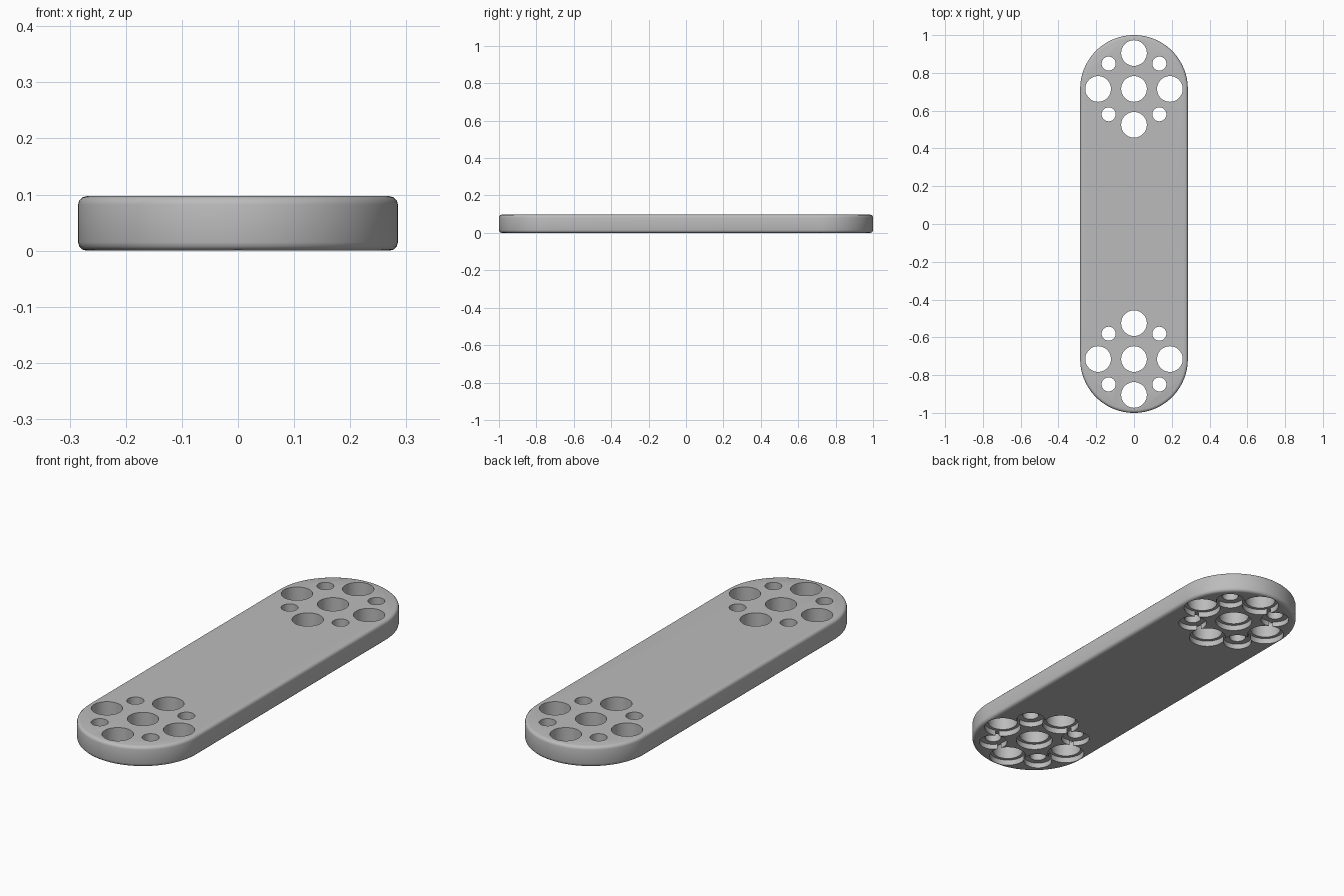
import bpy, bmesh, math
from mathutils import Matrix, Vector

cube = bpy.data.objects.get("Cube")
if cube:
    bpy.data.objects.remove(cube, do_unlink=True)

THICK = 0.097
RADIUS = 0.285
CENTRE_Y = 1 - RADIUS
PITCH = 0.19

grey = bpy.data.materials.new("Plain grey")
grey.use_nodes = True
colour = (0.5, 0.5, 0.5, 1)
grey.diffuse_color = colour
grey.node_tree.nodes["Principled BSDF"].inputs["Base Color"].default_value = colour


def make_object(name, bm):
    mesh = bpy.data.meshes.new(name)
    bm.to_mesh(mesh)
    bm.free()
    mesh.materials.append(grey)
    obj = bpy.data.objects.new(name, mesh)
    bpy.context.collection.objects.link(obj)
    return obj


# Plate: extruded slot outline with softened rims
bm = bmesh.new()
outline = []
STEPS = 48
for end in (0, 1):
    for i in range(STEPS + 1):
        a = math.pi * (end + i / STEPS)
        y = CENTRE_Y if end == 0 else -CENTRE_Y
        outline.append(bm.verts.new((RADIUS * math.cos(a), y + RADIUS * math.sin(a), 0)))
base = bm.faces.new(outline)
top = bmesh.ops.extrude_face_region(bm, geom=[base])["geom"]
bmesh.ops.translate(bm, verts=[v for v in top if isinstance(v, bmesh.types.BMVert)],
                    vec=(0, 0, THICK))
bmesh.ops.recalc_face_normals(bm, faces=bm.faces)
rims = [e for e in bm.edges if abs(e.verts[0].co.z - e.verts[1].co.z) < 1e-5]
bmesh.ops.bevel(bm, geom=rims, offset=0.015, segments=3, profile=0.5, affect='EDGES')
plate = make_object("drilled_plate", bm)

# Hole positions, mirrored to both ends: five wide holes in a cross, four narrow diagonal
wide, narrow = [], []
for end in (-1, 1):
    hub = Vector((0, end * CENTRE_Y, 0))
    wide.append(hub)
    for k in range(8):
        a = k * math.pi / 4
        spot = hub + PITCH * Vector((math.cos(a), math.sin(a), 0))
        (narrow if k % 2 else wide).append(spot)


def cut(name, groups, z_top):
    """Remove cylinders, given as (positions, radius), from below up to z_top."""
    cutter_bm = bmesh.new()
    z_low = -0.05
    for spots, radius in groups:
        for p in spots:
            place = Matrix.Translation((p.x, p.y, (z_low + z_top) / 2))
            bmesh.ops.create_cone(cutter_bm, cap_ends=True, segments=40, radius1=radius,
                                  radius2=radius, depth=z_top - z_low, matrix=place)
    cutter = make_object(name, cutter_bm)
    cutter.hide_render = True
    mod = plate.modifiers.new(name, 'BOOLEAN')
    mod.operation = 'DIFFERENCE'
    mod.solver = 'EXACT'
    mod.object = cutter
    bpy.context.view_layer.objects.active = plate
    bpy.ops.object.modifier_apply(modifier=name)
    bpy.data.objects.remove(cutter, do_unlink=True)


# Through holes, then wider recesses on the underside
cut("through_holes", [(wide, 0.068), (narrow, 0.037)], THICK + 0.05)
cut("wide_recesses", [(wide, 0.083)], 0.027)
cut("narrow_recesses", [(narrow, 0.064)], 0.025)

bpy.ops.object.select_all(action='DESELECT')
plate.select_set(True)
bpy.context.view_layer.objects.active = plate
bpy.ops.object.shade_smooth_by_angle(angle=math.radians(35))
